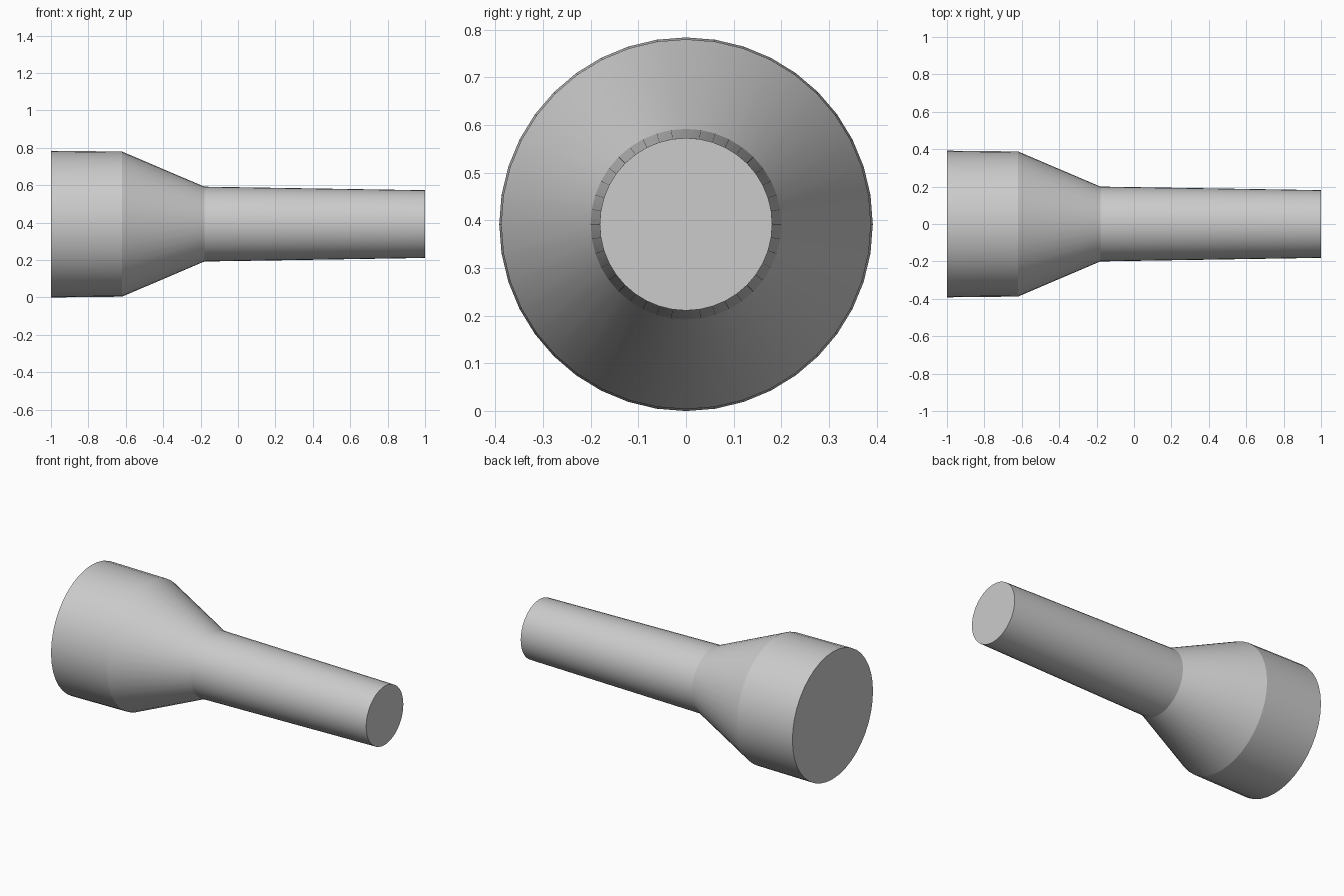
import bpy
import bmesh
from math import radians
from mathutils import Matrix

SIDES = 40
AXIS_Z = 0.392

cube = bpy.data.objects.get("Cube")
if cube:
    bpy.data.objects.remove(cube, do_unlink=True)

grey = bpy.data.materials.new("plain grey")
grey.use_nodes = True
colour = (0.6, 0.6, 0.6, 1)
grey.diffuse_color = colour
grey.node_tree.nodes["Principled BSDF"].inputs["Base Color"].default_value = colour


def tapered_section(name, x0, r0, x1, r1, cap_start=False, cap_end=False):
    """Round section along x, closed only at the requested ends."""
    bm = bmesh.new()
    place = Matrix.Translation(((x0 + x1) / 2, 0, AXIS_Z)) @ Matrix.Rotation(radians(90), 4, "Y")
    bmesh.ops.create_cone(bm, cap_ends=True, segments=SIDES, radius1=r0,
                          radius2=r1, depth=x1 - x0, matrix=place)
    bm.normal_update()
    unwanted = [f for f in bm.faces
                if (f.normal.x < -0.9 and not cap_start)
                or (f.normal.x > 0.9 and not cap_end)]
    bmesh.ops.delete(bm, geom=unwanted, context="FACES_ONLY")
    mesh = bpy.data.meshes.new(name)
    bm.to_mesh(mesh)
    bm.free()
    mesh.materials.append(grey)
    obj = bpy.data.objects.new(name, mesh)
    bpy.context.collection.objects.link(obj)
    bpy.ops.object.select_all(action="DESELECT")
    obj.select_set(True)
    bpy.context.view_layer.objects.active = obj
    bpy.ops.object.shade_smooth_by_angle(angle=radians(15))


# Wide head, sloping neck and long slightly tapered handle
tapered_section("head", -1, 0.392, -0.62, 0.388, cap_start=True)
tapered_section("neck", -0.62, 0.388, -0.18, 0.2)
tapered_section("handle", -0.18, 0.2, 1, 0.181, cap_end=True)
